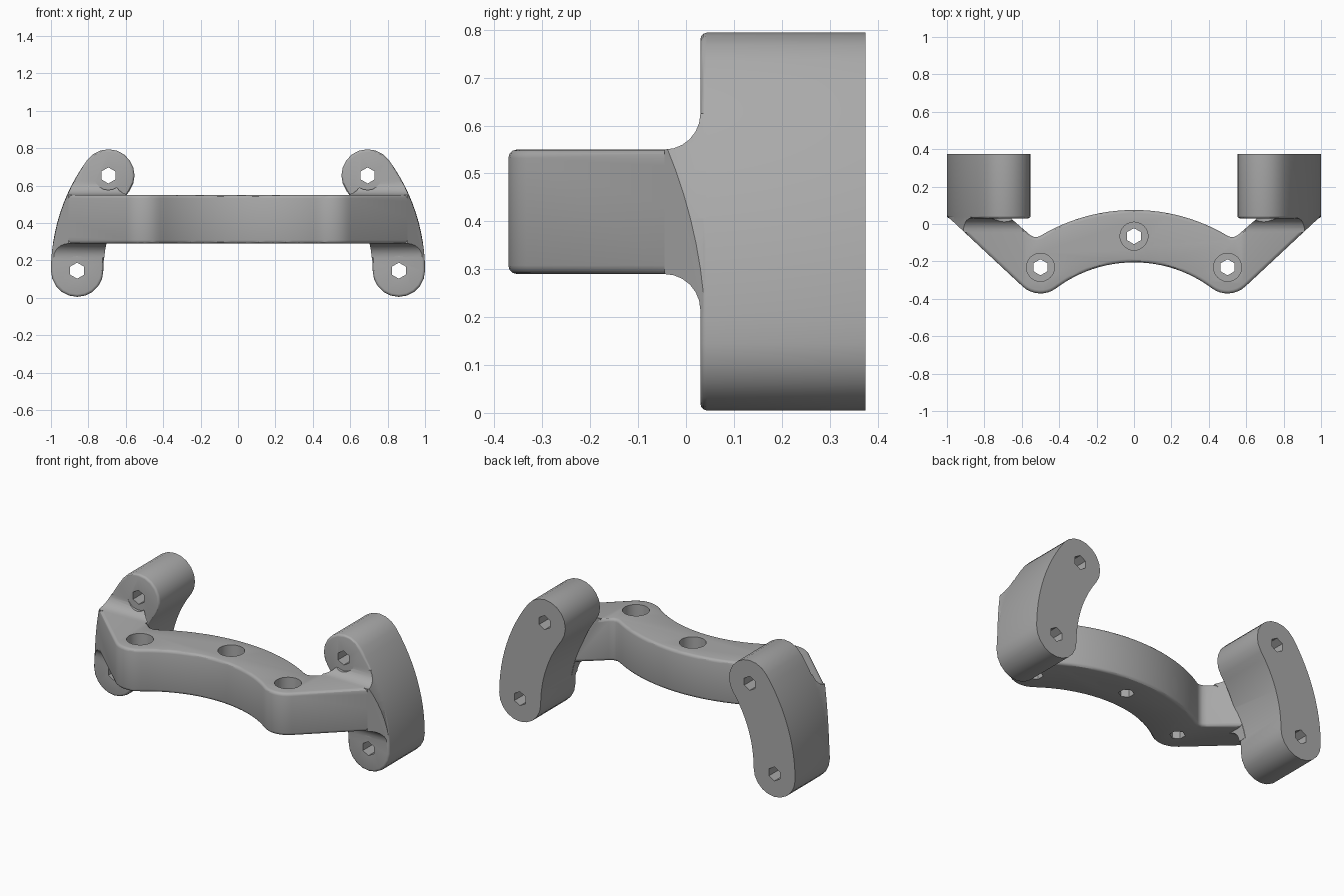
import bpy, bmesh, math
from mathutils import Vector

if "Cube" in bpy.data.objects:
    bpy.data.objects.remove(bpy.data.objects["Cube"], do_unlink=True)

grey = bpy.data.materials.new("plain grey")
grey.use_nodes = True
grey.diffuse_color = (0.4, 0.4, 0.4, 1)
grey.node_tree.nodes["Principled BSDF"].inputs["Base Color"].default_value = (0.4, 0.4, 0.4, 1)


def arc(cx, cy, r, a0, a1, n):
    """Points along an arc, angles in degrees."""
    angles = [math.radians(a0 + (a1 - a0) * i / n) for i in range(n + 1)]
    return [(cx + r * math.cos(a), cy + r * math.sin(a)) for a in angles]


def circle(cx, cy, r, n, start=90):
    return arc(cx, cy, r, start, start + 360, n)[:-1]


def prism(name, points, axis, lo, hi, round_lo=0, round_hi=0):
    """Extrude a 2D outline along an axis, rounding the rim at either end."""
    def place(p, h):
        c = list(p)
        c.insert(axis, h)
        return Vector(c)
    bm = bmesh.new()
    ends = [[bm.verts.new(place(p, h)) for p in points] for h in (lo, hi)]
    for ring in ends:
        bm.faces.new(ring)
    n = len(points)
    for i in range(n):
        j = (i + 1) % n
        bm.faces.new((ends[0][i], ends[0][j], ends[1][j], ends[1][i]))
    bmesh.ops.recalc_face_normals(bm, faces=bm.faces)
    for h, size in ((lo, round_lo), (hi, round_hi)):
        if size:
            rim = [e for e in bm.edges if all(abs(v.co[axis] - h) < 1e-5 for v in e.verts)]
            bmesh.ops.bevel(bm, geom=rim, offset=size, segments=3, profile=0.5,
                            affect='EDGES', clamp_overlap=True)
    mesh = bpy.data.meshes.new(name)
    bm.to_mesh(mesh)
    bm.free()
    mesh.materials.append(grey)
    obj = bpy.data.objects.new(name, mesh)
    bpy.context.collection.objects.link(obj)
    return obj


def apply(obj, mod):
    bpy.context.view_layer.objects.active = obj
    bpy.ops.object.modifier_apply(modifier=mod.name)


def combine(obj, other, operation):
    """Boolean with a part that is used up."""
    mod = obj.modifiers.new("combine", 'BOOLEAN')
    mod.operation, mod.solver, mod.object = operation, 'EXACT', other
    apply(obj, mod)
    bpy.data.objects.remove(other, do_unlink=True)


HALF = 0.14                    # half width of bar and ears
SPAN = 36.3                    # sweep of the ear arc
EAR_R, EAR_Z = 0.86, 0.145     # ear centre line
BAR_R, BAR_Y = 0.835, -0.9     # bar centre line
Z0, Z1, FACE, FILLET = 0.29, 0.55, 0.03, 0.075

# Curved ear outline, seen from the front
ear_ends = [arc(0, EAR_Z, EAR_R, a, a, 1)[0] for a in (0, SPAN)]
ear_outline = (arc(0, EAR_Z, EAR_R + HALF, 0, SPAN, 12)
               + arc(*ear_ends[1], HALF, SPAN, SPAN + 180, 10)[1:]
               + arc(0, EAR_Z, EAR_R - HALF, SPAN, 0, 12)[1:]
               + arc(*ear_ends[0], HALF, 180, 360, 10)[1:-1])

# Bar outline, seen from above: right half, then mirrored
tip = arc(0, BAR_Y, BAR_R, 90 - 36.8, 90, 1)[0]
half = (arc(0, BAR_Y, BAR_R + HALF, 90, 59, 12)
        + [(0.52, -0.07), (0.54, -0.068), (0.56, -0.055), (0.75, 0.11), (0.9, 0.16), (1.05, 0.09)]
        + arc(*tip, HALF, 313, 233.2, 8)
        + arc(0, BAR_Y, BAR_R - HALF, 53.2, 90, 12)[1:])
bar_outline = half + [(-x, y) for x, y in reversed(half[1:-1])]

# Curved bar, trimmed to the outer sweep of the ears
bracket = prism("bracket", bar_outline, 2, Z0, Z1, 0.018, 0.018)
combine(bracket, prism("sweep", circle(0, EAR_Z, EAR_R + HALF - 0.003, 120), 1, -0.6, 0.3), 'INTERSECT')

# Flare blending the arm into the ear
flare_profile = ([(0.1, Z0 - FILLET)]
                 + arc(FACE - FILLET, Z0 - FILLET, FILLET, 0, 90, 6)
                 + arc(FACE - FILLET, Z1 + FILLET, FILLET, 270, 360, 6)
                 + [(0.1, Z1 + FILLET)])
flare = prism("flare", flare_profile, 0, 0.4, 1.1)
combine(flare, prism("ear_limit", [(x * 0.998, z) for x, z in ear_outline], 1, -0.3, 0.3), 'INTERSECT')
combine(flare, prism("arm_limit", half, 2, 0.05, 0.75), 'INTERSECT')
for x, z in ear_ends:          # room for the screw heads
    combine(flare, prism("head_room", circle(x, z, 0.078, 20), 1, -0.6, FACE), 'DIFFERENCE')

# Ears with screw holes, mirrored to the other side
ear = prism("ear", ear_outline, 1, FACE, 0.375, 0.014, 0)
combine(ear, flare, 'UNION')
for x, z in ear_ends:
    combine(ear, prism("screw_hole", circle(x, z, 0.043, 6), 1, -0.6, 0.6), 'DIFFERENCE')
mirror = ear.modifiers.new("mirror", 'MIRROR')
mirror.use_mirror_merge = False
apply(ear, mirror)
combine(bracket, ear, 'UNION')

# Counterbored holes down through the bar
for x, y in ((0, BAR_Y + BAR_R), tip, (-tip[0], tip[1])):
    combine(bracket, prism("bore", circle(x, y, 0.075, 24), 2, Z1 - 0.14, 0.7), 'DIFFERENCE')
    combine(bracket, prism("bolt_hole", circle(x, y, 0.043, 6), 2, 0.2, 0.7), 'DIFFERENCE')

bpy.ops.object.select_all(action='DESELECT')
bracket.select_set(True)
bpy.context.view_layer.objects.active = bracket
bpy.ops.object.shade_smooth_by_angle(angle=math.radians(30))
